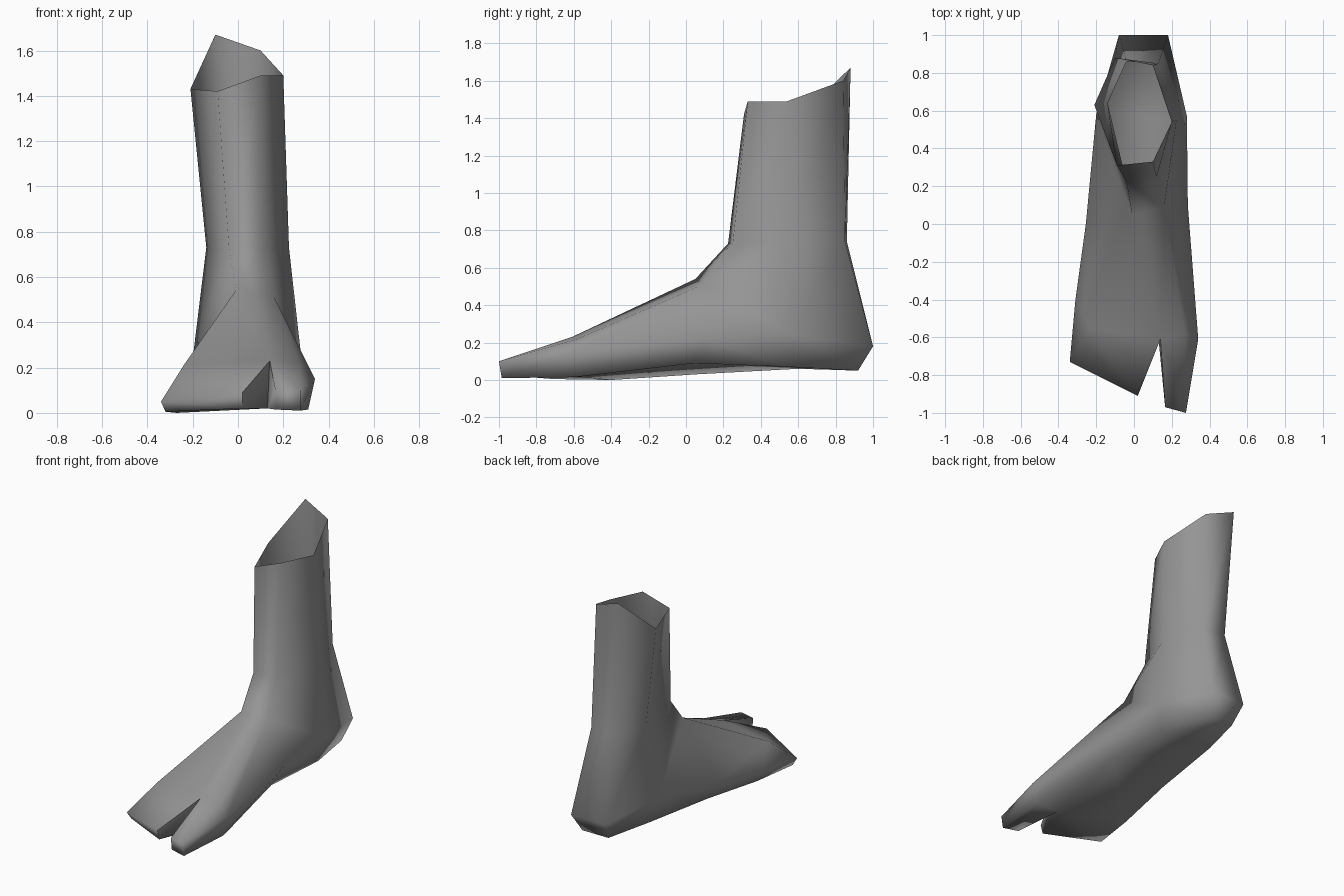
import bpy
import bmesh

cube = bpy.data.objects.get("Cube")
if cube:
    bpy.data.objects.remove(cube)

# Points shared by the leg and the foot
heel_lat, heel_med = (-.08, 1, .18), (.18, 1, .18)
side_lat, side_med = (-.2, .58, .24), (.28, .57, .24)
instep_lat, instep_med = (-.01, .05, .54), (.16, .09, .51)

# Leg rings: cut rim, narrow ankle, top of the foot
rim = [(-.1, .88, 1.67), (.1, .84, 1.6), (.2, .54, 1.49),
       (.1, .33, 1.49), (-.09, .31, 1.42), (-.21, .63, 1.43)]
ankle = [(-.04, .86, .74), (.13, .85, .74), (.225, .55, .73),
         (.12, .25, .73), (-.04, .225, .73), (-.14, .64, .73)]
foot_top = [heel_lat, heel_med, side_med, instep_med, instep_lat, side_lat]

# Rear foot sections, under the leg from outer side to inner side
heel = [heel_lat, (-.05, .92, .05), (.15, .92, .05), heel_med]
side = [side_lat, (-.14, .6, .06), (.23, .55, .07), side_med]
arch = [instep_lat, (-.255, 0, .15), (-.2, .05, .03),
        (.22, .05, .09), (.285, .1, .22), instep_med]

# Ball of the foot, with the cleft between the toes
cleft, sole_cleft = (.14, -.61, .23), (.13, -.61, .02)
big_root = [cleft, (.27, -.58, .22), (.34, -.61, .15), (.31, -.6, .015), sole_cleft]
small_root = [sole_cleft, (-.27, -.4, 0), (-.31, -.4, .09), (-.24, -.55, .21), cleft]

# Toe tips: lower and upper corners
big_tip = [(.165, -.97, .1), (.275, -1, .1), (.275, -.985, .01), (.165, -.96, .015)]
small_tip = [(.02, -.89, .02), (-.32, -.71, .005), (-.34, -.73, .05), (.02, -.91, .09)]

bm = bmesh.new()
corners = {}


def add_face(points):
    """Add a face on shared corners, skipping repeated points."""
    for p in points:
        if p not in corners:
            corners[p] = bm.verts.new(p)
    bm.faces.new([corners[p] for p in dict.fromkeys(points)])


def loft(first, second, closed=True):
    """Join two sections with a band of faces; repeated points make triangles."""
    pairs = list(zip(first, second))
    if closed:
        pairs.append(pairs[0])
    for (a, b), (c, d) in zip(pairs, pairs[1:]):
        if (a, b) != (c, d):
            add_face((a, c, d, b))


def repeat(section, *indices):
    """Double the points at the given places."""
    return [p for i, p in enumerate(section) for _ in range(1 + (i in indices))]


# Leg tube
loft(rim, ankle)
loft(ankle, foot_top)

# Heel and arch
add_face(heel)
loft(heel, side, closed=False)
loft(repeat(side, 0, 3), arch, closed=False)

# Forefoot: the arch fans out into both toe roots
ball = big_root + small_root[1:4]
outer, outer_sole, sole, inner = arch[1:5]
loft([instep_med, instep_med, inner, sole, sole, outer_sole, outer, instep_lat], ball)

# Big toe and the block of small toes
for root, tip, doubled in ((big_root, big_tip, 1), (small_root, small_tip, 2)):
    loft(root, repeat(tip, doubled))
    add_face(tip)

bmesh.ops.recalc_face_normals(bm, faces=bm.faces)
mesh = bpy.data.meshes.new("foot")
bm.to_mesh(mesh)
bm.free()
obj = bpy.data.objects.new("foot", mesh)
bpy.context.collection.objects.link(obj)

# Plain grey surface
grey = bpy.data.materials.new("plain_grey")
grey.use_nodes = True
colour = (.3, .3, .3, 1)
grey.diffuse_color = colour
grey.node_tree.nodes["Principled BSDF"].inputs["Base Color"].default_value = colour
mesh.materials.append(grey)

# Rounded shading, with only the tightest edges kept sharp
bpy.ops.object.select_all(action="DESELECT")
obj.select_set(True)
bpy.context.view_layer.objects.active = obj
bpy.ops.object.shade_smooth_by_angle(angle=1.5)
